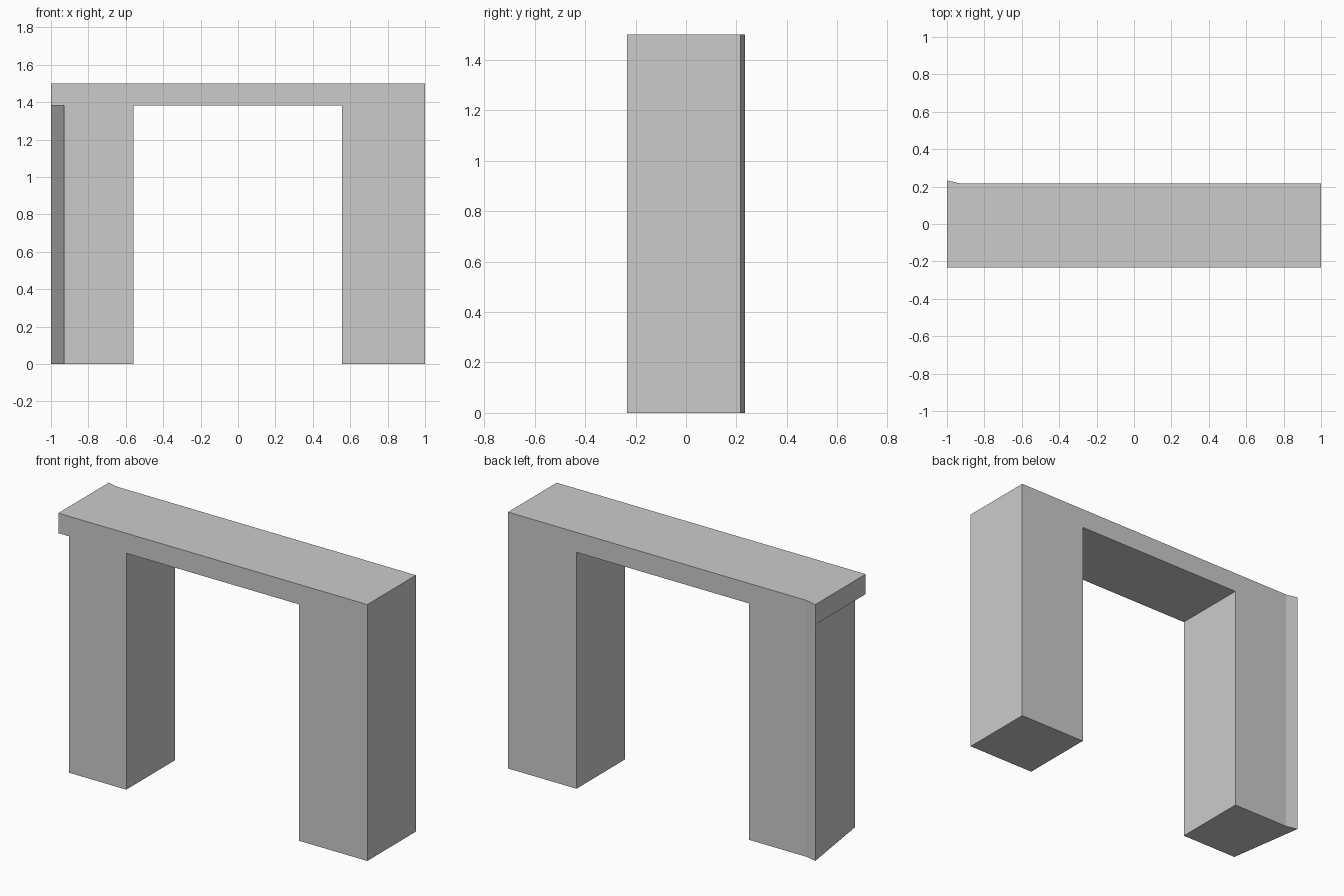
import bpy, bmesh, math

if "Cube" in bpy.data.objects:
    bpy.data.objects.remove(bpy.data.objects["Cube"])

FRONT, BACK, TIP = -0.233, 0.217, 0.233   # depth limits
SOFFIT, TOP = 1.383, 1.5                  # lintel underside and top


def extrude_z(bm, faces, dz):
    new = bmesh.ops.extrude_face_region(bm, geom=faces)["geom"]
    verts = [g for g in new if isinstance(g, bmesh.types.BMVert)]
    bmesh.ops.translate(bm, verts=verts, vec=(0, 0, dz))


bm = bmesh.new()

# Plan of the gateway, drawn at the underside of the lintel
front = [bm.verts.new((x, FRONT, SOFFIT)) for x in (-1, -0.93, -0.56, 0.557, 1)]
back = [bm.verts.new((x, y, SOFFIT)) for x, y in
        ((-1, TIP), (-0.93, BACK), (-0.56, BACK), (0.557, BACK), (1, BACK))]
bm.faces.new((front[0], front[1], back[0]))                             # overhang
left = bm.faces.new((front[1], front[2], back[2], back[1], back[0]))    # tapered leg
bm.faces.new((front[2], front[3], back[3], back[2]))                    # opening
right = bm.faces.new((front[3], front[4], back[4], back[3]))            # square leg

# Lintel upward, then both legs down to the ground
extrude_z(bm, bm.faces[:], TOP - SOFFIT)
legs = [f for f in bm.faces
        if all(abs(v.co.z - SOFFIT) < 1e-4 for v in f.verts)
        and (f.calc_center_median().x > 0.6 or len(f.verts) == 5)]
extrude_z(bm, legs, -SOFFIT)

# Merge coplanar pieces into clean flat faces
bmesh.ops.dissolve_limit(bm, angle_limit=math.radians(0.5),
                         verts=bm.verts[:], edges=bm.edges[:])
bmesh.ops.recalc_face_normals(bm, faces=bm.faces[:])

mesh = bpy.data.meshes.new("gateway_frame")
bm.to_mesh(mesh)
bm.free()
bpy.context.collection.objects.link(bpy.data.objects.new("gateway_frame", mesh))
